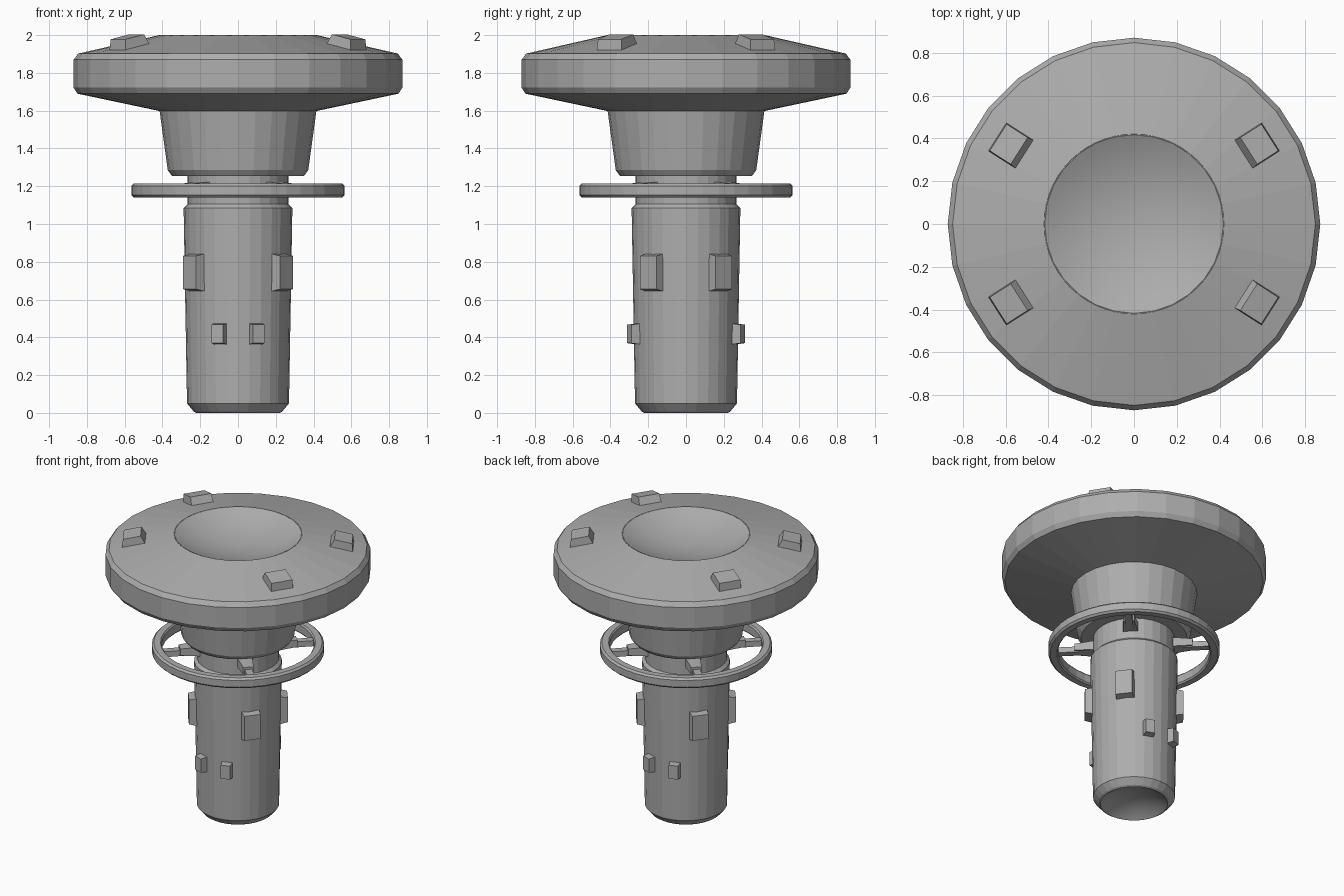
import bpy
import bmesh
from math import cos, sin, pi, radians, asin
from mathutils import Matrix

cube = bpy.data.objects.get("Cube")
if cube:
    bpy.data.objects.remove(cube, do_unlink=True)

GREY = (0.42, 0.42, 0.42, 1)
grey = bpy.data.materials.new("hull_grey")
grey.use_nodes = True
grey.diffuse_color = GREY
grey.node_tree.nodes["Principled BSDF"].inputs["Base Color"].default_value = GREY


def finish(name, bm, smooth=False):
    bmesh.ops.recalc_face_normals(bm, faces=bm.faces)
    mesh = bpy.data.meshes.new(name)
    bm.to_mesh(mesh)
    bm.free()
    mesh.materials.append(grey)
    for p in mesh.polygons:
        p.use_smooth = smooth
    obj = bpy.data.objects.new(name, mesh)
    bpy.context.collection.objects.link(obj)
    return obj


def lathe(name, profile, sides, closed=False, smooth=False):
    """Turn a radius/height profile around the z axis."""
    bm = bmesh.new()
    rings = []
    for r, z in profile:
        if r < 1e-5:
            rings.append([bm.verts.new((0, 0, z))] * sides)
        else:
            rings.append([bm.verts.new((r * cos(2 * pi * i / sides),
                                        r * sin(2 * pi * i / sides), z))
                          for i in range(sides)])
    pairs = list(zip(rings, rings[1:]))
    if closed:
        pairs.append((rings[-1], rings[0]))
    for a, b in pairs:
        for i in range(sides):
            j = (i + 1) % sides
            quad = list(dict.fromkeys((a[i], a[j], b[j], b[i])))
            bm.faces.new(quad)
    return finish(name, bm, smooth)


def dish(name, radius, depth, rim_z, direction):
    """Concave spherical cap, sinking from the rim in the given z direction."""
    ball = (radius ** 2 + depth ** 2) / (2 * depth)
    top = asin(radius / ball)
    profile = []
    for k in range(9):
        a = top * (1 - k / 8)
        profile.append((ball * sin(a), rim_z + direction * (depth - ball * (1 - cos(a)))))
    obj = lathe(name, profile, 56, smooth=True)
    # Face the open side of the cap
    if obj.data.polygons[0].normal.z * direction > 0:
        obj.data.flip_normals()


def block(name, angle, radius, z, size, tilt=0, taper=(1, 1)):
    """Box at an angle around the axis; size is radial, tangential, vertical.
    Taper shrinks the outward face (+x for upright, +z when tilted)."""
    bm = bmesh.new()
    bmesh.ops.create_cube(bm, size=1)
    for v in bm.verts:
        if tilt and v.co.z > 0:
            v.co.x *= taper[0]
            v.co.y *= taper[1]
        elif not tilt and v.co.x > 0:
            v.co.y *= taper[0]
            v.co.z *= taper[1]
    bm.transform(Matrix.Rotation(radians(angle), 4, "Z")
                 @ Matrix.Translation((radius, 0, z))
                 @ Matrix.Rotation(radians(tilt), 4, "Y")
                 @ Matrix.Diagonal((*size, 1)))
    finish(name, bm)


def four(angle):
    """The same angle mirrored across both horizontal axes."""
    return angle, 180 - angle, 180 + angle, -angle


# Saucer with its tapered collar
lathe("saucer", [(0.417, 2.0), (0.847, 1.902), (0.87, 1.87), (0.87, 1.722),
                 (0.85, 1.69), (0.415, 1.598), (0.372, 1.285), (0.35, 1.255),
                 (0.25, 1.255)], 28)
dish("saucer_dish", 0.42, 0.1, 2.0, -1)

# Lower hull with neck, shoulder and chamfered foot
lathe("lower_hull", [(0.268, 1.26), (0.268, 1.105), (0.288, 1.085),
                     (0.27, 0.05), (0.235, 0.008), (0.222, 0.0)], 28)
dish("foot_dish", 0.222, 0.07, 0.0, 1)

# Docking ring and its spokes
lathe("docking_ring", [(0.565, 1.153), (0.565, 1.202), (0.552, 1.215),
                       (0.508, 1.215), (0.5, 1.205), (0.5, 1.15),
                       (0.508, 1.14), (0.552, 1.14)], 40, closed=True)
for a in four(45):
    block("ring_spoke", a, 0.385, 1.178, (0.25, 0.05, 0.04))
    block("spoke_bracket", a, 0.32, 1.19, (0.14, 0.1, 0.068), taper=(0.7, 0.7))

# Raised pads on the saucer
for a in four(32.5):
    block("saucer_pad", a, 0.685, 1.952, (0.17, 0.16, 0.08), tilt=12.8,
          taper=(0.7, 0.92))

# Large and small pods on the lower hull
for a in four(38):
    block("large_pod", a, 0.29, 0.743, (0.07, 0.125, 0.205), taper=(0.88, 0.86))
for a in four(70):
    block("small_pod", a, 0.285, 0.418, (0.07, 0.075, 0.115), taper=(0.85, 0.85))
